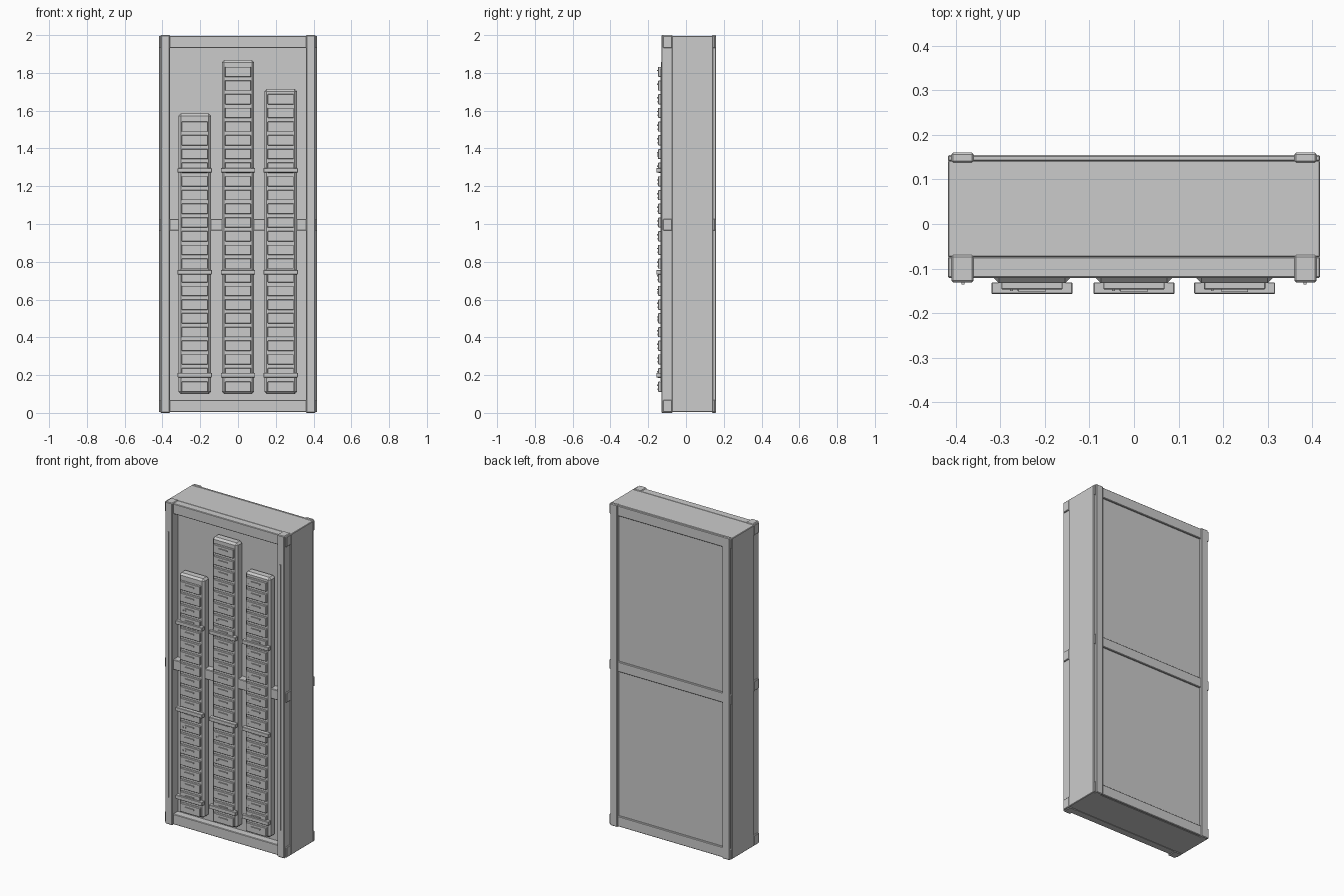
import bpy, bmesh
from mathutils import Vector

if "Cube" in bpy.data.objects:
    bpy.data.objects.remove(bpy.data.objects["Cube"])


def boxes(name, items, bevel=0.0):
    """One object made of axis-aligned boxes given as (x0, x1, y0, y1, z0, z1)."""
    bm = bmesh.new()
    for x0, x1, y0, y1, z0, z1 in items:
        geo = bmesh.ops.create_cube(bm, size=1)
        size = Vector((x1 - x0, y1 - y0, z1 - z0))
        mid = Vector((x0 + x1, y0 + y1, z0 + z1)) / 2
        for v in geo["verts"]:
            v.co = mid + v.co * size
    mesh = bpy.data.meshes.new(name)
    bm.to_mesh(mesh)
    bm.free()
    ob = bpy.data.objects.new(name, mesh)
    bpy.context.collection.objects.link(ob)
    if bevel:
        mod = ob.modifiers.new("Bevel", "BEVEL")
        mod.width = bevel
        mod.segments = 1
    return ob


# Cabinet core: its front and back faces are the recessed panels
boxes("cabinet_body", [(-0.418, 0.418, -0.075, 0.143, 0.004, 1.996)], 0.003)

# Horizontal rails, front and back, at bottom, middle and top
levels = [(0.004, 0.068), (0.965, 1.027), (1.932, 1.996)]
boxes("front_rails", [(-0.418, 0.418, -0.121, -0.073, a, b) for a, b in levels], 0.003)
boxes("back_rails", [(-0.418, 0.418, 0.141, 0.155, a, b) for a, b in levels], 0.003)

# Corner posts and the thin strip on each front post
for s, side in ((-1, "left"), (1, "right")):
    xa, xb = sorted((s * 0.36, s * 0.41))
    boxes(side + "_front_post", [(xa, xb, -0.131, -0.07, 0, 2)], 0.004)
    boxes(side + "_back_post", [(xa, xb, 0.138, 0.16, 0, 2)], 0.004)
    x = s * 0.384
    boxes(side + "_post_strip", [(x - 0.003, x + 0.003, -0.136, -0.13, 0.17, 1.82)])

# Three stacks of drawer units: centre x, unit count, top of the backing column
stacks = [("left", -0.229, 20, 1.584), ("middle", 0.0, 24, 1.868), ("right", 0.226, 22, 1.714)]
for name, cx, count, top in stacks:
    boxes(name + "_column", [(cx - 0.086, cx + 0.086, -0.133, -0.073, 0.1, top)], 0.012)

    units, handles, lamps = [], [], []
    for i in range(count):
        z = 0.138 + i * 0.0725
        units.append((cx - 0.069, cx + 0.069, -0.147, -0.13, z - 0.027, z + 0.027))
        handles.append((cx - 0.03, cx + 0.03, -0.153, -0.146, z + 0.004, z + 0.011))
        # Indicator lamps
        if name == "right":
            spots = [(-0.05, -0.013)]
        else:
            spots = [(-0.046, -0.004), (-0.03, -0.004)] if i in (5, 7, 17) else []
        for dx, dz in spots:
            lamps.append((cx + dx - 0.003, cx + dx + 0.003, -0.15, -0.146,
                          z + dz - 0.004, z + dz + 0.004))
    boxes(name + "_units", units, 0.002)
    boxes(name + "_handles", handles)
    boxes(name + "_lamps", lamps)

    # Retaining straps across the stack
    boxes(name + "_straps", [(cx - 0.091, cx + 0.091, -0.157, -0.131, z - 0.012, z + 0.012)
                             for z in (0.2, 0.745, 1.284)], 0.002)
